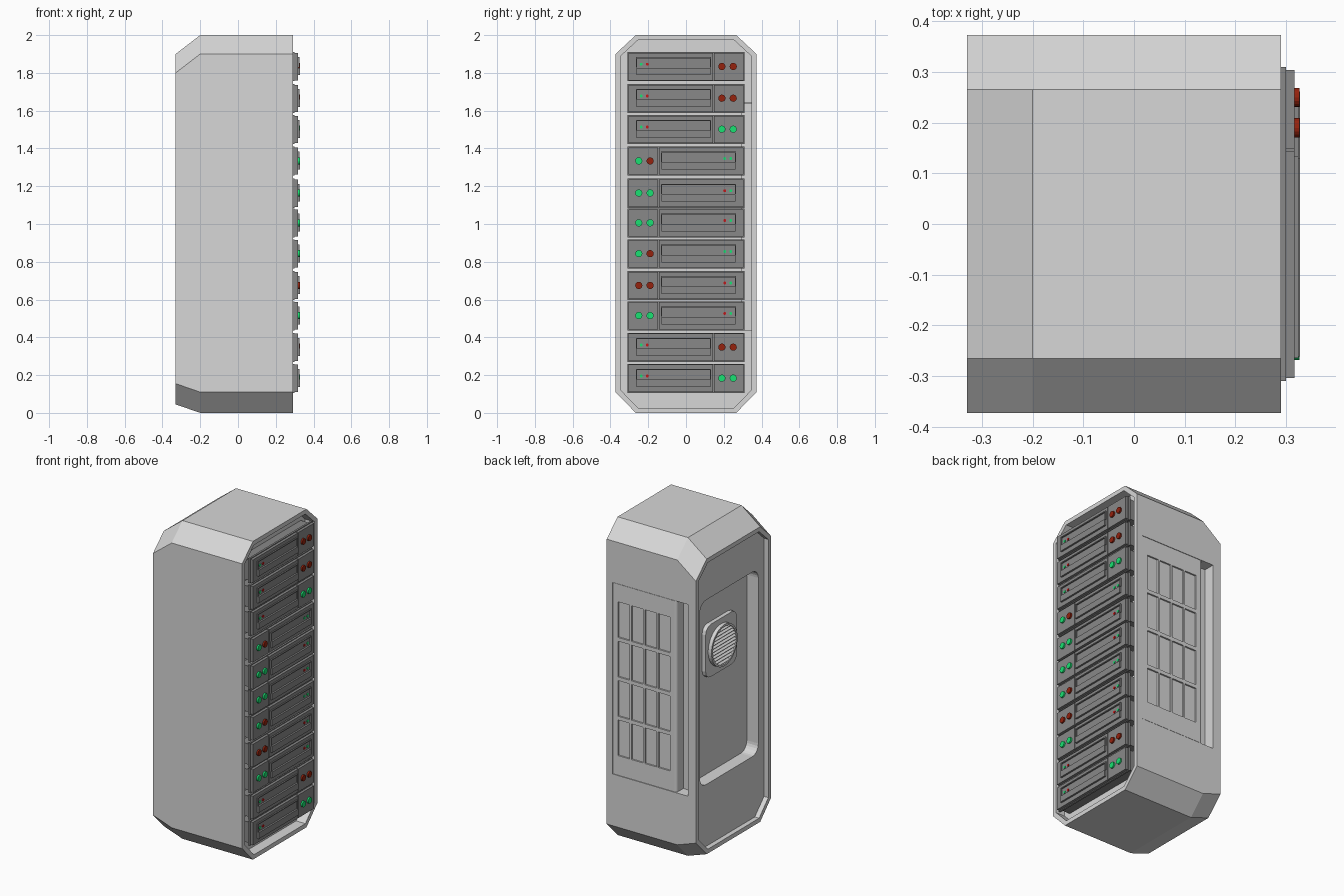
import bpy, bmesh, math
from mathutils import Matrix, Vector

if "Cube" in bpy.data.objects:
    bpy.data.objects.remove(bpy.data.objects["Cube"])


def material(name, rgb):
    m = bpy.data.materials.new(name)
    m.diffuse_color = (*rgb, 1)
    m.use_nodes = True
    m.node_tree.nodes["Principled BSDF"].inputs["Base Color"].default_value = m.diffuse_color
    return m


SHELL = material("light grey", (0.68, 0.68, 0.68))
DARK = material("dark grey", (0.25, 0.25, 0.25))
GREEN = material("green light", (0.01, 0.75, 0.17))
RED = material("dark red light", (0.30, 0.016, 0.004))
LED = material("bright red light", (0.6, 0.008, 0.008))


def finish(name, bm, mat):
    bmesh.ops.recalc_face_normals(bm, faces=bm.faces)
    me = bpy.data.meshes.new(name)
    bm.to_mesh(me)
    bm.free()
    me.materials.append(mat)
    ob = bpy.data.objects.new(name, me)
    bpy.context.collection.objects.link(ob)
    return ob


def add_box(bm, a, b):
    size = [abs(q - p) for p, q in zip(a, b)]
    mid = [(p + q) / 2 for p, q in zip(a, b)]
    m = Matrix.Translation(mid) @ Matrix.Diagonal((*size, 1))
    return bmesh.ops.create_cube(bm, size=1, matrix=m)["verts"]


def bevel_along(bm, axis, r, seg, test=lambda e: True):
    edges = [e for e in bm.edges if test(e) and
             abs((e.verts[0].co - e.verts[1].co).normalized()[axis]) > 0.99]
    bmesh.ops.bevel(bm, geom=edges, offset=r, segments=seg, profile=0.5, affect='EDGES')


def boxes(name, spans, mat):
    bm = bmesh.new()
    for a, b in spans:
        add_box(bm, a, b)
    return finish(name, bm, mat)


def disc(name, x0, x1, y, z, r, sides, mat):
    bm = bmesh.new()
    m = Matrix.Translation(((x0 + x1) / 2, y, z)) @ Matrix.Rotation(math.pi / 2, 4, 'Y')
    bmesh.ops.create_cone(bm, cap_ends=True, segments=sides, radius1=r, radius2=r,
                          depth=abs(x1 - x0), matrix=m)
    return finish(name, bm, mat)


def cut(ob, cutter):
    mod = ob.modifiers.new("cut", 'BOOLEAN')
    mod.operation = 'DIFFERENCE'
    mod.solver = 'EXACT'
    mod.object = cutter
    bpy.context.view_layer.objects.active = ob
    bpy.ops.object.modifier_apply(modifier=mod.name)
    bpy.data.objects.remove(cutter)


# cabinet shell: octagon sections lofted along x, with a sunken floor at both ends
def octagon(x, z0, c0, c1, z1, i=0):
    w, c, k = 0.373 - i, 0.266 - 0.41 * i, 0.41 * i
    z0, c0, c1, z1 = z0 + i, c0 + k, c1 - k, z1 - i
    return [(x, -c, z0), (x, c, z0), (x, w, c0), (x, w, c1),
            (x, c, z1), (x, -c, z1), (x, -w, c1), (x, -w, c0)]


FULL = (0, 0.11, 1.9, 2.0)
BACK = (0.045, 0.155, 1.8, 1.9)
bm = bmesh.new()
sections = [octagon(0.225, *FULL, 0.027), octagon(0.29, *FULL, 0.027), octagon(0.29, *FULL),
            octagon(-0.2, *FULL), octagon(-0.33, *BACK),
            octagon(-0.33, *BACK, 0.027), octagon(-0.30, *BACK, 0.027)]
rings = [[bm.verts.new(p) for p in s] for s in sections]
for r0, r1 in zip(rings, rings[1:]):
    for i in range(8):
        j = (i + 1) % 8
        bm.faces.new((r0[i], r0[j], r1[j], r1[i]))
bm.faces.new(rings[0])
bm.faces.new(rings[-1])
cabinet = finish("cabinet_shell", bm, SHELL)

# rounded rear opening
bm = bmesh.new()
add_box(bm, (-0.5, -0.29, 0.46), (-0.22, 0.29, 1.62))
bevel_along(bm, 0, 0.06, 6)
cut(cabinet, finish("rear_cutter", bm, SHELL))

# side recess that holds the door and leaves a finger slot
cut(cabinet, boxes("door_cutter", [((-0.275, 0.302, 0.435), (0.25, 0.5, 1.64))], SHELL))

# side door with four by four sunken fields
bm = bmesh.new()
add_box(bm, (-0.195, 0.295, 0.437), (0.248, 0.372, 1.638))
bevel_along(bm, 2, 0.015, 4, lambda e: e.verts[0].co.x < 0 and e.verts[0].co.y > 0.35)
door = finish("side_door", bm, SHELL)
fields = []
for c in range(4):
    for r in range(4):
        x, z = 0.172 - 0.0935 * c, 0.672 + 0.2475 * r
        fields.append(((x - 0.041, 0.362, z - 0.112), (x + 0.041, 0.4, z + 0.112)))
cut(door, boxes("field_cutter", fields, SHELL))

# fan housing, ring and slats
FZ = 1.24
bm = bmesh.new()
add_box(bm, (-0.245, -0.155, FZ - 0.165), (-0.21, 0.155, FZ + 0.165))
bevel_along(bm, 0, 0.05, 3)
finish("fan_housing", bm, SHELL)

bm = bmesh.new()
N = 40
loops = []
for x, r in ((-0.24, 0.13), (-0.268, 0.13), (-0.268, 0.118), (-0.24, 0.118)):
    loops.append([bm.verts.new((x, r * math.cos(2 * math.pi * i / N),
                                FZ + r * math.sin(2 * math.pi * i / N))) for i in range(N)])
for a, b in zip(loops, loops[1:] + loops[:1]):
    for i in range(N):
        j = (i + 1) % N
        bm.faces.new((a[i], a[j], b[j], b[i]))
finish("fan_ring", bm, SHELL)

bm = bmesh.new()
for i in range(11):
    dz = (i - 5) * 0.021
    h = math.sqrt(0.122 ** 2 - dz ** 2)
    vs = add_box(bm, (-0.011, -h, -0.003), (0.011, h, 0.003))
    bmesh.ops.transform(bm, verts=vs, matrix=Matrix.Translation((-0.257, 0, FZ + dz))
                        @ Matrix.Rotation(math.radians(-35), 4, 'Y'))
finish("fan_slats", bm, SHELL)


# server units: s mirrors the face left to right
def server(n, z, s, knobs, leds):
    def sp(x0, x1, y0, y1, z0, z1):
        return ((x0, s * y0, z + z0), (x1, s * y1, z + z1))
    boxes(f"server_{n}_body", [
        sp(0.215, 0.29, -0.302, 0.302, -0.065, 0.065),
        sp(0.288, 0.300, -0.31, 0.31, -0.077, 0.077)], DARK)
    boxes(f"server_{n}_front", [
        sp(0.299, 0.317, -0.304, 0.143, -0.072, 0.072),
        sp(0.299, 0.317, 0.148, 0.304, -0.072, 0.072)], DARK)
    boxes(f"server_{n}_drive_slot", [
        sp(0.316, 0.328, -0.262, 0.13, -0.045, -0.006),
        sp(0.316, 0.325, -0.265, 0.133, 0.044, 0.05),
        sp(0.316, 0.325, -0.265, -0.259, -0.005, 0.044),
        sp(0.316, 0.325, 0.127, 0.133, -0.005, 0.044)], DARK)
    # lights listed left to right as seen
    for i, (y, col) in enumerate(zip(sorted((s * 0.19, s * 0.25)), knobs)):
        disc(f"server_{n}_knob_{i}", 0.315, 0.327, y, z + 0.001, 0.019, 16,
             GREEN if col == "G" else RED)
    for i, (y, col) in enumerate(zip(sorted((s * -0.237, s * -0.205)), leds)):
        disc(f"server_{n}_led_{i}", 0.315, 0.321, y, z + 0.013, 0.008, 10,
             GREEN if col == "G" else LED)


units = [(1.833, 1, "RR", "GR"), (1.665, 1, "RR", "GR"), (1.501, 1, "GG", "GR"),
         (1.333, -1, "GR", "GG"), (1.163, -1, "GG", "RG"), (1.005, -1, "GG", "RG"),
         (0.842, -1, "GR", "GG"), (0.674, -1, "RR", "RG"), (0.514, -1, "GG", "RG"),
         (0.347, 1, "RR", "GR"), (0.183, 1, "GG", "GR")]
for n, u in enumerate(units, 1):
    server(n, *u)
